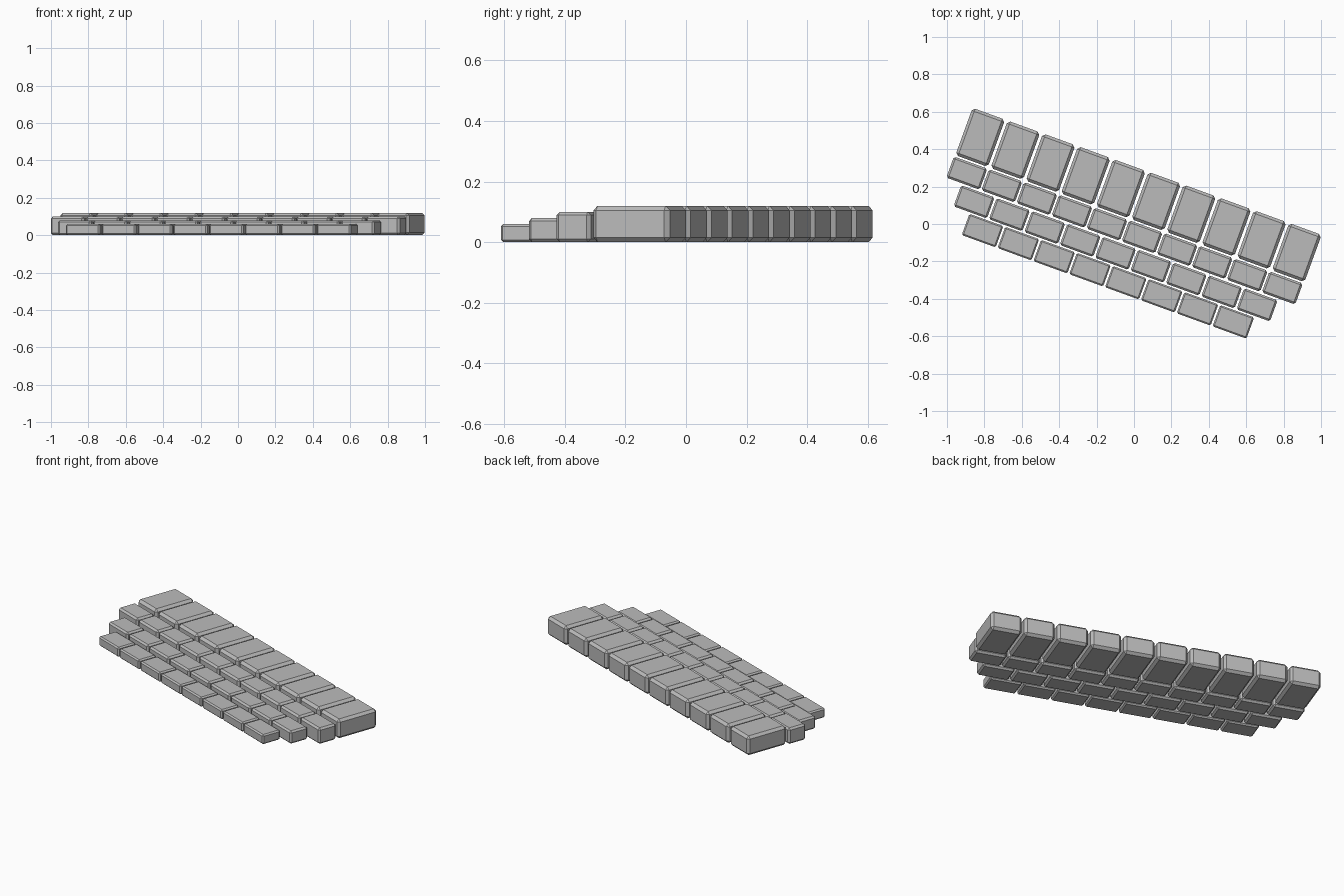
import bpy
import math
from mathutils import Matrix, Vector

cube = bpy.data.objects.get("Cube")
if cube:
    bpy.data.objects.remove(cube, do_unlink=True)

# Single stone colour
grey = bpy.data.materials.new("grey stone")
grey.use_nodes = True
colour = (0.5, 0.5, 0.5, 1.0)
grey.diffuse_color = colour
grey.node_tree.nodes["Principled BSDF"].inputs["Base Color"].default_value = colour

# The whole pavement runs at an angle to the axes
turn = Matrix.Rotation(math.radians(-20), 4, "Z")


def stone(name, along, across, width, depth, height, chamfer):
    """A chamfered block standing on the ground."""
    bpy.ops.mesh.primitive_cube_add(size=1)
    block = bpy.context.object
    block.name = name
    block.data.transform(Matrix.Diagonal((width, depth, height, 1)))
    block.matrix_world = turn @ Matrix.Translation(Vector((along, across, height / 2)))
    block.data.materials.append(grey)
    bevel = block.modifiers.new("chamfer", "BEVEL")
    bevel.width = chamfer
    bevel.segments = 1
    bevel.limit_method = "NONE"


def row(name, count, first, last, across, width, depth, height, chamfer):
    """A straight, evenly spaced row of stones."""
    for i in range(count):
        along = first + (last - first) * i / (count - 1)
        stone(f"{name}_{i + 1}", along, across, width, depth, height, chamfer)


# Large slabs at the back, then three stepped courses of smaller pavers
row("back_slab", 10, -0.931, 0.870, 0.154, 0.185, 0.269, 0.12, 0.015)
row("upper_paver", 10, -0.933, 0.862, -0.050, 0.190, 0.120, 0.10, 0.011)
row("middle_paver", 9, -0.844, 0.766, -0.181, 0.190, 0.120, 0.08, 0.010)
row("front_paver", 8, -0.749, 0.678, -0.310, 0.193, 0.121, 0.06, 0.008)
